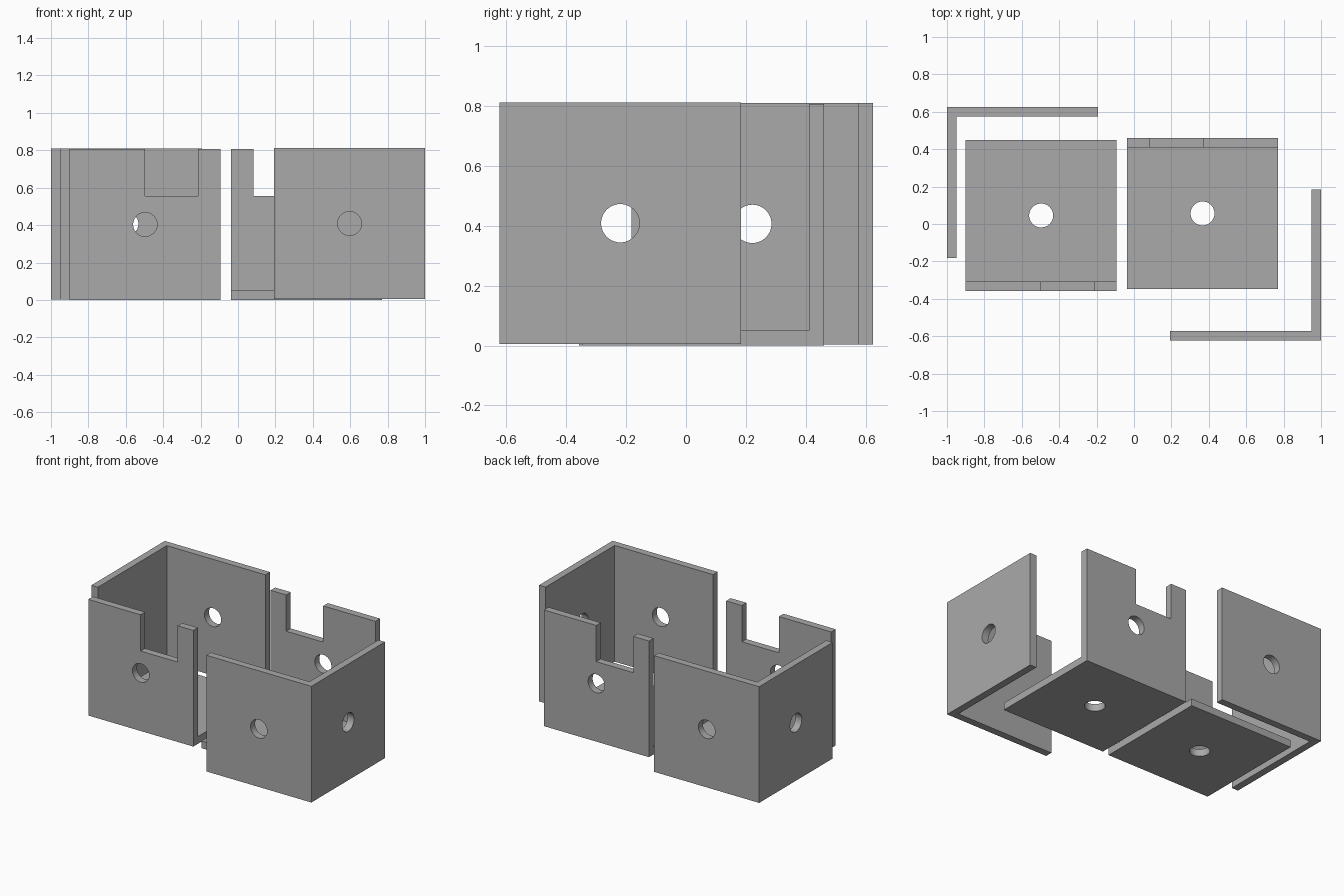
import bpy
import bmesh
from math import radians
from mathutils import Matrix, Vector

SIZE, THICK, RADIUS = 0.807, 0.05, 0.064
MID = SIZE / 2

if "Cube" in bpy.data.objects:
    bpy.data.objects.remove(bpy.data.objects["Cube"])

grey = bpy.data.materials.new("plain grey")
grey.use_nodes = True
grey.diffuse_color = (0.4, 0.4, 0.4, 1)
grey.node_tree.nodes["Principled BSDF"].inputs["Base Color"].default_value = (0.4, 0.4, 0.4, 1)


def make_object(name, bm):
    bmesh.ops.recalc_face_normals(bm, faces=bm.faces)
    mesh = bpy.data.meshes.new(name)
    bm.to_mesh(mesh)
    bm.free()
    mesh.materials.append(grey)
    obj = bpy.data.objects.new(name, mesh)
    bpy.context.collection.objects.link(obj)
    return obj


def cut(target, cutter):
    """Subtract the cutter, then discard it."""
    cutter.hide_render = True
    bpy.context.view_layer.objects.active = target
    mod = target.modifiers.new("cut", "BOOLEAN")
    mod.operation = "DIFFERENCE"
    mod.solver = "EXACT"
    mod.object = cutter
    bpy.ops.object.modifier_apply(modifier=mod.name)
    bpy.data.objects.remove(cutter)


def hole(centre, axis):
    bm = bmesh.new()
    turn = Matrix.Rotation(radians(90), 4, axis)
    bmesh.ops.create_cone(bm, cap_ends=True, segments=48, radius1=RADIUS, radius2=RADIUS,
                          depth=4 * THICK, matrix=Matrix.Translation(centre) @ turn)
    return make_object("hole_cutter", bm)


def block(low, high):
    low, high = Vector(low), Vector(high)
    bm = bmesh.new()
    bmesh.ops.create_cube(bm, size=1, matrix=Matrix.Translation((low + high) / 2)
                          @ Matrix.Diagonal((*(high - low), 1)))
    return make_object("notch_cutter", bm)


def bracket(name, matrix, notched):
    # L profile pulled up into two square plates
    profile = [(0, 0), (SIZE, 0), (SIZE, THICK), (THICK, THICK), (THICK, SIZE), (0, SIZE)]
    bm = bmesh.new()
    face = bm.faces.new([bm.verts.new((x, y, 0)) for x, y in profile])
    pulled = bmesh.ops.extrude_face_region(bm, geom=[face])["geom"]
    bmesh.ops.translate(bm, vec=(0, 0, SIZE),
                        verts=[g for g in pulled if isinstance(g, bmesh.types.BMVert)])
    obj = make_object(name, bm)
    # One round hole in the middle of each plate
    cut(obj, hole((MID, THICK / 2, MID), "X"))
    cut(obj, hole((THICK / 2, MID, MID), "Y"))
    # Square notch in the free edge of the upright plate
    if notched:
        cut(obj, block((-THICK, 0.555, 0.402), (2 * THICK, 1, 0.687)))
    obj.data.transform(matrix)
    bpy.ops.object.select_all(action="DESELECT")
    obj.select_set(True)
    bpy.context.view_layer.objects.active = obj
    bpy.ops.object.shade_smooth_by_angle(angle=radians(30))


def spin(degrees):
    return Matrix.Rotation(radians(degrees), 4, "Z")


# Lays the profile on its side: one plate is the floor, the other stands up
lay = Matrix(((0, 0, 1, 0), (1, 0, 0, 0), (0, 1, 0, 0), (0, 0, 0, 1)))

bracket("front_corner_bracket", Matrix.Translation((1, -0.623, 0.005)) @ spin(90), False)
bracket("back_corner_bracket", Matrix.Translation((-1, 0.625, 0.003)) @ spin(-90), False)
bracket("right_notched_bracket", Matrix.Translation((-0.9, -0.358, 0)) @ lay, True)
bracket("left_notched_bracket", Matrix.Translation((0.77, 0.46, 0)) @ spin(180) @ lay, True)
